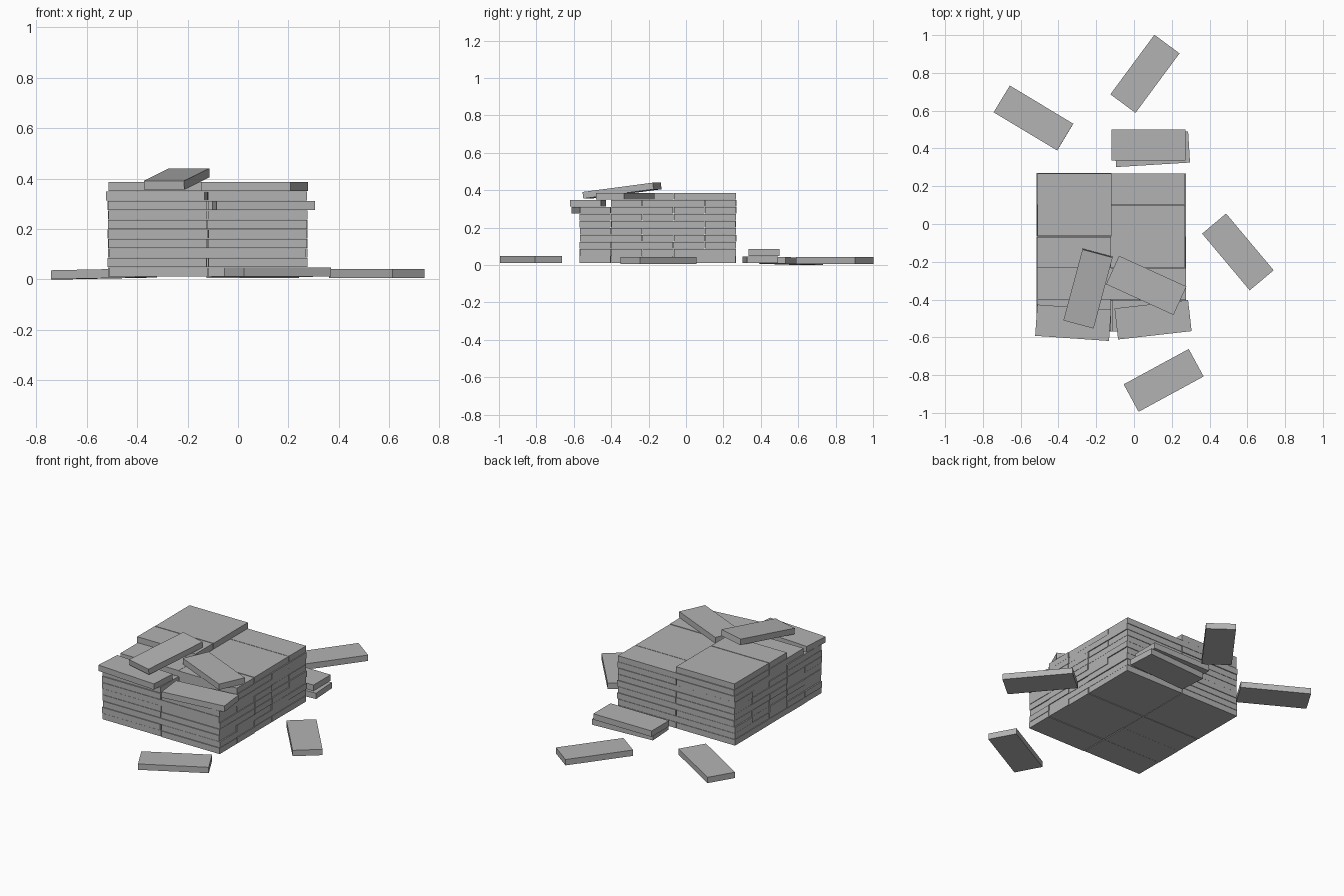
import bpy
import random
from math import radians
from mathutils import Euler

random.seed(4)
cube = bpy.data.objects.get("Cube")
if cube:
    bpy.data.objects.remove(cube, do_unlink=True)

LENGTH, WIDTH, THICK = 0.392, 0.1655, 0.0356
PITCH, BASE = 0.0376, 0.012

grey = bpy.data.materials.new("brick_grey")
grey.use_nodes = True
colour = (0.45, 0.45, 0.45, 1)
grey.diffuse_color = colour
grey.node_tree.nodes["Principled BSDF"].inputs["Base Color"].default_value = colour

# One shared brick mesh
bpy.ops.mesh.primitive_cube_add(size=1)
template = bpy.context.object
brick_mesh = template.data
brick_mesh.name = "brick"
for v in brick_mesh.vertices:
    v.co.x *= LENGTH
    v.co.y *= WIDTH
    v.co.z *= THICK
brick_mesh.materials.append(grey)
bpy.data.objects.remove(template, do_unlink=True)


def brick(name, x, y, z, turn=0, tilt=0):
    """Place a brick; tilt raises its far end before it is turned."""
    obj = bpy.data.objects.new(name, brick_mesh)
    obj.location = (x, y, z)
    obj.rotation_euler = Euler((0, radians(-tilt), radians(turn)))
    bpy.context.collection.objects.link(obj)
    return obj


def layer_z(layer):
    return BASE + layer * PITCH + THICK / 2


# Stacked bricks: two columns, five rows, stepped down at the front
COLUMNS = {"right": -0.318, "left": 0.077}
HEIGHTS = {"right": [10, 10, 10, 9, 8], "left": [9, 9, 9, 9, 7]}
for side, x in COLUMNS.items():
    for row, layers in enumerate(HEIGHTS[side]):
        for layer in range(layers):
            jx, jy = random.uniform(-0.003, 0.003), random.uniform(-0.002, 0.002)
            brick(f"stack_{side}_row{row}_layer{layer}",
                  x + jx, 0.185 - 0.1675 * row + jy, layer_z(layer))

# Shifted bricks on top of the stack
brick("shifted_front_right_brick", -0.322, -0.523, layer_z(8), -4)
brick("shifted_front_left_brick", 0.101, -0.507, layer_z(7), 6.5)
brick("turned_top_brick", 0.065, -0.325, layer_z(9), -24.5)
brick("leaning_top_brick", -0.243, -0.342, 0.398, 75, 7.3)

# Bricks lying around the stack
brick("loose_front_brick", 0.157, -0.828, 0.03, 28.5)
brick("loose_left_brick", 0.55, -0.148, 0.024, -50)
brick("loose_back_brick", 0.058, 0.795, 0.024, 53.5)
brick("loose_back_right_brick", -0.532, 0.561, 0.0215, -31, 1)
brick("loose_pair_lower_brick", 0.096, 0.396, 0.028, 3.5)
brick("loose_pair_upper_brick", 0.076, 0.418, 0.067)
